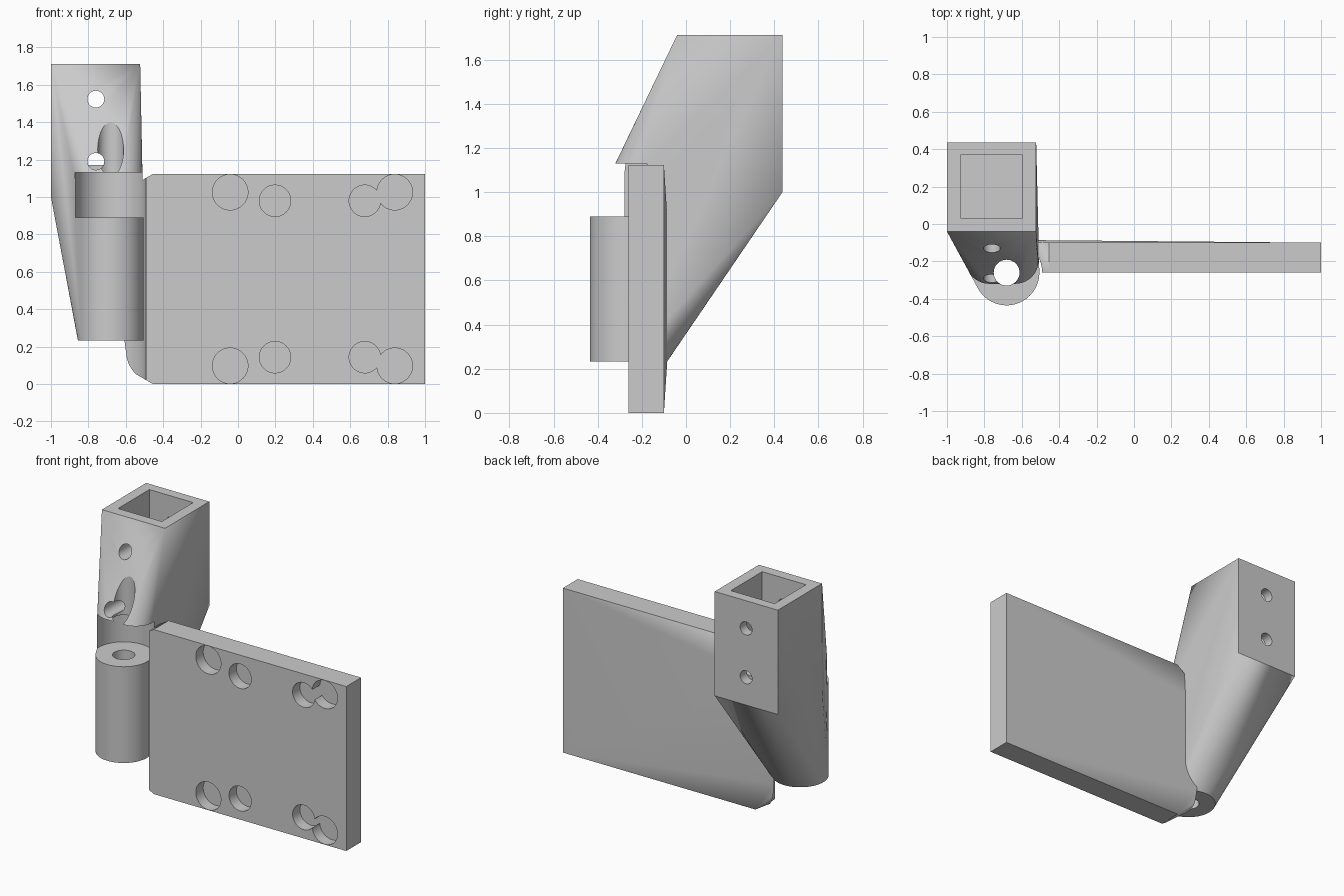
import bpy, bmesh, math
from mathutils import Vector

if "Cube" in bpy.data.objects:
    bpy.data.objects.remove(bpy.data.objects["Cube"], do_unlink=True)

grey = bpy.data.materials.new("light grey")
grey.use_nodes = True
colour = (0.6, 0.6, 0.6, 1)
grey.diffuse_color = colour
grey.node_tree.nodes["Principled BSDF"].inputs["Base Color"].default_value = colour

PIN_X, PIN_Y = -0.681, -0.26     # hinge axis
BARREL_R, CLEAR_R, BORE_R = 0.175, 0.19, 0.069
BARREL_Z = (0.233, 0.89)


def box(x, y, z):
    return [Vector((a, b, c)) for a in x for b in y for c in z]


def disc(z, radius, sides=64):
    return [Vector((PIN_X + radius * math.cos(math.tau * i / sides),
                    PIN_Y + radius * math.sin(math.tau * i / sides), z))
            for i in range(sides)]


def post(z, radius):
    return disc(z[0], radius) + disc(z[1], radius)


def drill(x, z, y, radius, sides=48):
    """Points of a cylinder running front to back."""
    return [Vector((x + radius * math.cos(math.tau * i / sides), b,
                    z + radius * math.sin(math.tau * i / sides)))
            for b in y for i in range(sides)]


def hull(name, points):
    """Convex solid around the points."""
    bm = bmesh.new()
    for p in points:
        bm.verts.new(p)
    bmesh.ops.convex_hull(bm, input=bm.verts[:])
    loose = [v for v in bm.verts if not v.link_faces]
    bmesh.ops.delete(bm, geom=loose, context='VERTS')
    bmesh.ops.dissolve_limit(bm, angle_limit=0.002, verts=bm.verts[:], edges=bm.edges[:])
    bmesh.ops.recalc_face_normals(bm, faces=bm.faces[:])
    mesh = bpy.data.meshes.new(name)
    bm.to_mesh(mesh)
    bm.free()
    mesh.materials.append(grey)
    ob = bpy.data.objects.new(name, mesh)
    bpy.context.collection.objects.link(ob)
    return ob


def select(ob):
    bpy.ops.object.select_all(action='DESELECT')
    ob.select_set(True)
    bpy.context.view_layer.objects.active = ob


def cut(ob, points):
    cutter = hull("cutter", points)
    cutter.hide_render = True
    mod = ob.modifiers.new("cut", 'BOOLEAN')
    mod.operation, mod.solver, mod.object = 'DIFFERENCE', 'EXACT', cutter
    select(ob)
    bpy.ops.object.modifier_apply(modifier=mod.name)
    bpy.data.objects.remove(cutter, do_unlink=True)


# Post bracket: square socket blended down into the hinge barrel
bracket = hull("post_bracket",
               box((-1, -0.523), (-0.04, 0.437), (1.0, 1.712)) + post(BARREL_Z, BARREL_R))
cut(bracket, post((BARREL_Z[1], 1.13), CLEAR_R))                  # knuckle gap
cut(bracket, post((-0.2, 2), BORE_R))                             # pin bore
cut(bracket, box((-0.928, -0.597), (0.031, 0.369), (1.17, 2)))    # socket
for z in (1.523, 1.19):                                           # bolt holes
    cut(bracket, drill(-0.76, z, (-0.6, 0.032), 0.045))
    cut(bracket, drill(-0.76, z, (0.368, 0.6), 0.045))

# Mounting plate: flat front, its back tapers around the hinge and is scooped out
back_of_barrel = [p for p in post(BARREL_Z, BARREL_R) if p.y > PIN_Y - 0.0001]
for p in back_of_barrel:
    p.y = max(p.y, PIN_Y)
plate = hull("mounting_plate",
             box((-0.455, 1), (PIN_Y, -0.1), (0, 1.123)) + back_of_barrel)
cut(plate, post((-0.2, 2), CLEAR_R))
for side in (-1, 1):                                              # blind screw pockets
    for x in (-0.042, 0.838):
        cut(plate, drill(x, 0.5615 + side * 0.464, (-0.5, -0.18), 0.095))
    for x in (0.198, 0.678):
        cut(plate, drill(x, 0.5615 + side * 0.418, (-0.5, -0.18), 0.084))

for ob in (bracket, plate):
    select(ob)
    bpy.ops.object.shade_smooth_by_angle(angle=math.radians(15))
